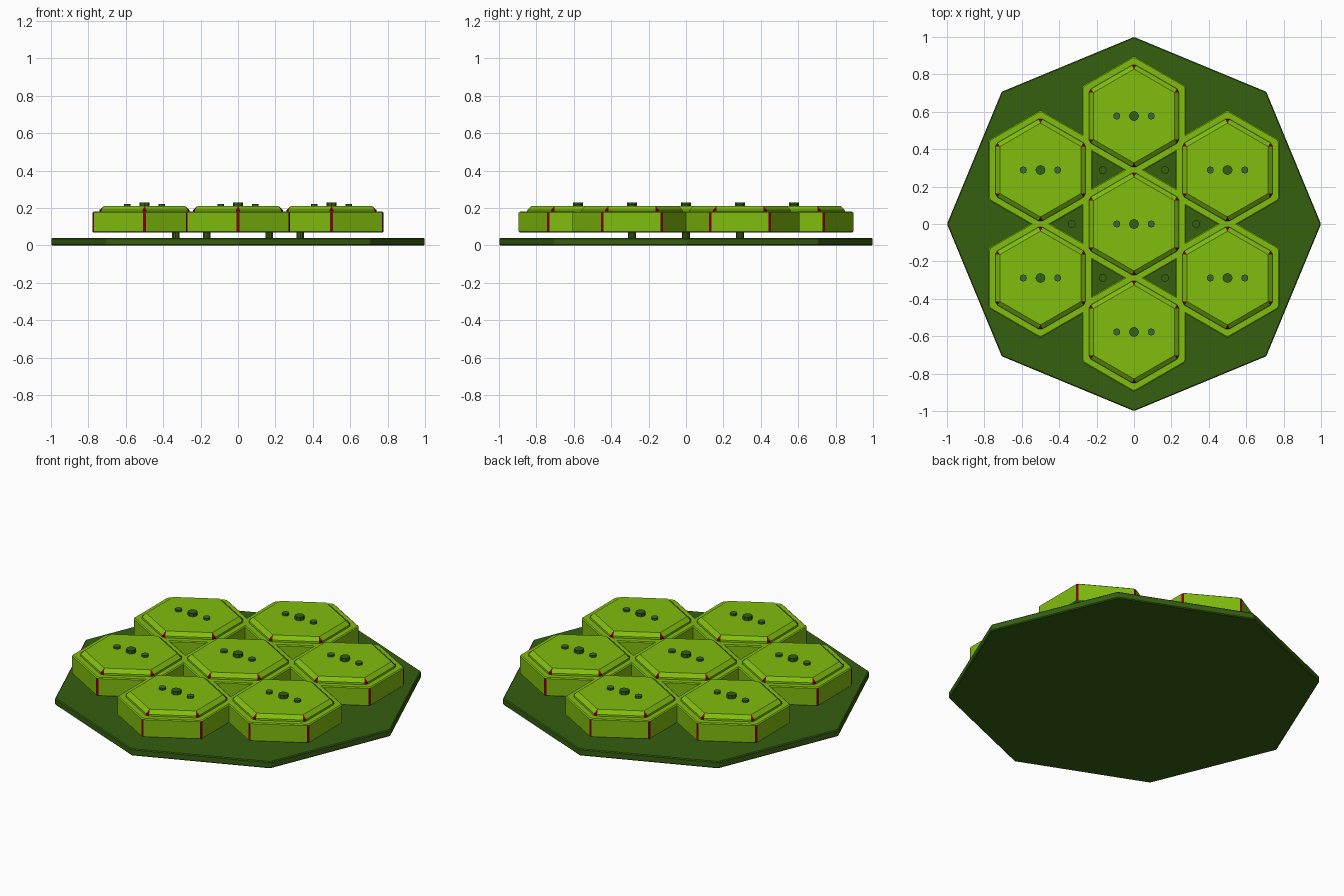
import bpy, bmesh, math
from mathutils import Vector

if "Cube" in bpy.data.objects:
    bpy.data.objects.remove(bpy.data.objects["Cube"])


def material(name, rgb):
    m = bpy.data.materials.new(name)
    m.diffuse_color = (*rgb, 1.0)
    m.use_nodes = True
    m.node_tree.nodes["Principled BSDF"].inputs["Base Color"].default_value = m.diffuse_color
    return m


LIME = material("lime_green", (0.22, 0.51, 0.004))
DARK = material("dark_green", (0.036, 0.115, 0.005))
GREY = material("grey_green", (0.05, 0.14, 0.035))
RED = material("dark_red", (0.21, 0.0, 0.006))


def finish(name, bm, mats):
    bmesh.ops.recalc_face_normals(bm, faces=bm.faces[:])
    me = bpy.data.meshes.new(name)
    bm.to_mesh(me)
    bm.free()
    for m in mats:
        me.materials.append(m)
    ob = bpy.data.objects.new(name, me)
    bpy.context.collection.objects.link(ob)
    return ob


def hex_ring(apothem, cut):
    """Pointed-up hexagon whose six corners are cut back by `cut`."""
    r = apothem / math.cos(math.pi / 6)
    v = [Vector((r * math.cos(math.radians(30 + 60 * k)),
                 r * math.sin(math.radians(30 + 60 * k)))) for k in range(6)]
    pts = []
    for k in range(6):
        for other in (v[k - 1], v[(k + 1) % 6]):
            pts.append(v[k] + (other - v[k]).normalized() * cut)
    return pts


def hex_loft(name, cx, cy, levels):
    """Loft (z, apothem, cut, corner_red) rings; corner faces can be red."""
    bm = bmesh.new()
    rings = [[bm.verts.new((cx + p.x, cy + p.y, z)) for p in hex_ring(a, c)]
             for z, a, c, _ in levels]
    for lo, hi, level in zip(rings, rings[1:], levels):
        for i in range(12):
            j = (i + 1) % 12
            f = bm.faces.new((lo[i], lo[j], hi[j], hi[i]))
            f.material_index = 1 if i % 2 == 0 and level[3] else 0
    bm.faces.new(rings[0][::-1])
    bm.faces.new(rings[-1])
    return finish(name, bm, (LIME, RED))


def cylinder(name, x, y, z0, z1, r, sides, mat, bevel=0.0):
    bm = bmesh.new()
    bmesh.ops.create_cone(bm, cap_ends=True, segments=sides,
                          radius1=r, radius2=r, depth=z1 - z0)
    bmesh.ops.translate(bm, verts=bm.verts[:], vec=(x, y, (z0 + z1) / 2))
    ob = finish(name, bm, (mat,))
    if bevel:
        mod = ob.modifiers.new("bevel", "BEVEL")
        mod.width = bevel
        mod.segments = 1
    return ob


# Octagonal base plate with corners on the axes
cylinder("base_plate", 0, 0, 0, 0.04, 1.0, 8, DARK, 0.005)

# Seven tiles: one central, six around it
step = 1 / math.sqrt(3)
centres = [(0, 0)] + [(step * math.cos(math.radians(30 + 60 * k)),
                       step * math.sin(math.radians(30 + 60 * k)))
                      for k in range(6)]
for n, (x, y) in enumerate(centres):
    # body with red corner strips and softened rims
    hex_loft(f"tile_body_{n}", x, y, [
        (0.07, 0.274, 0.008, False), (0.074, 0.278, 0.008, True),
        (0.175, 0.278, 0.008, False), (0.18, 0.272, 0.008, False)])
    # raised cap with sloped rim and red corner chips
    hex_loft(f"tile_cap_{n}", x, y, [
        (0.176, 0.242, 0.014, True), (0.19, 0.240, 0.012, True),
        (0.21, 0.217, 0.001, False)])
    # studs on top
    cylinder(f"centre_stud_{n}", x, y, 0.2, 0.23, 0.027, 8, DARK)
    for s in (-1, 1):
        cylinder(f"side_stud_{n}_{s}", x + s * 0.092, y, 0.2, 0.222,
                 0.019, 10, GREY)

# Small support pegs in the gaps between tiles
for k in range(6):
    a = math.radians(60 * k)
    cylinder(f"support_peg_{k}", math.cos(a) / 3, math.sin(a) / 3,
             0.03, 0.07, 0.021, 10, DARK)
